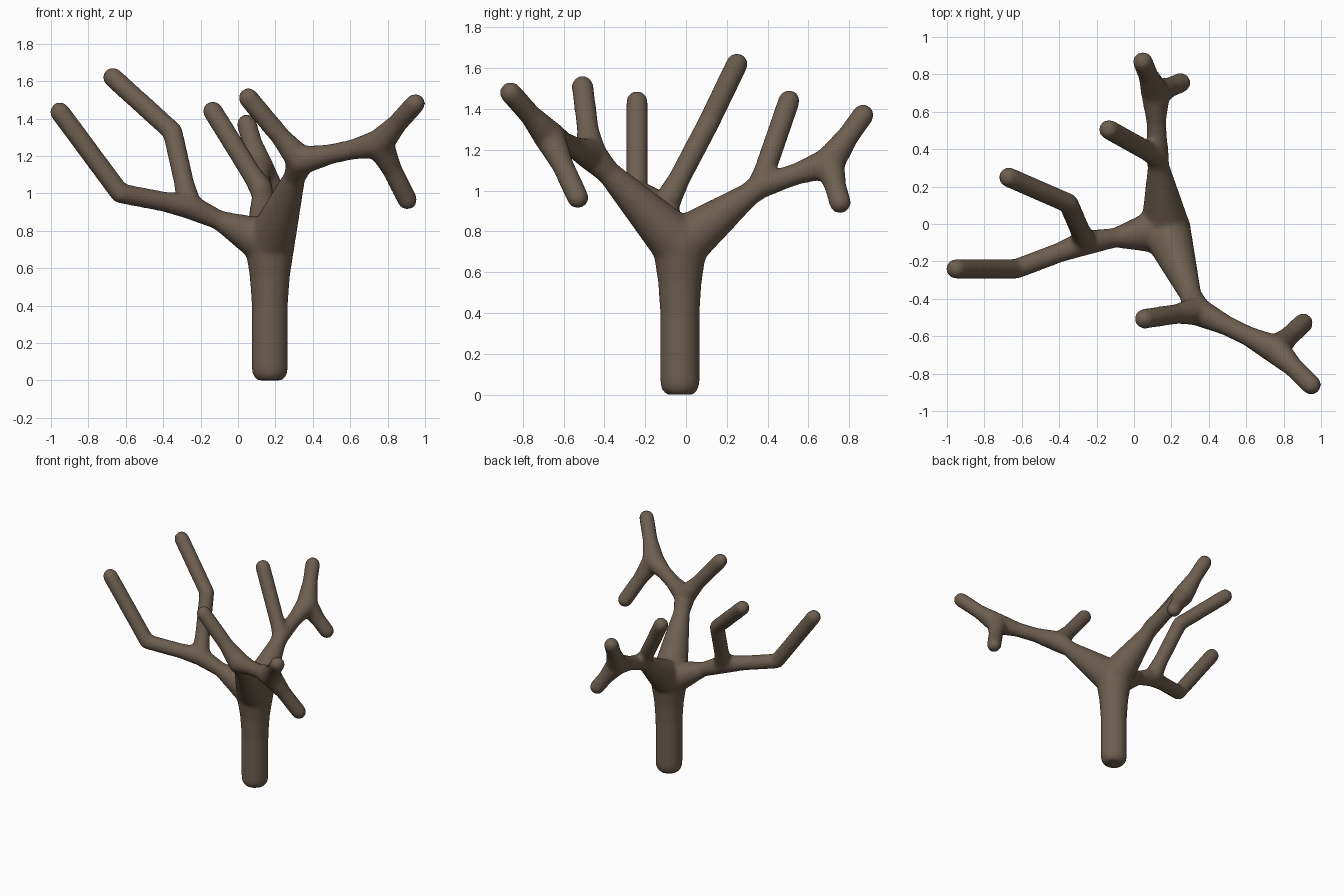
import bpy, bmesh
from mathutils import Vector, Matrix

if "Cube" in bpy.data.objects:
    bpy.data.objects.remove(bpy.data.objects["Cube"])

bark = bpy.data.materials.new("brown_bark")
bark.diffuse_color = (0.155, 0.113, 0.078, 1)
bark.use_nodes = True
bark.node_tree.nodes["Principled BSDF"].inputs["Base Color"].default_value = bark.diffuse_color

bm = bmesh.new()


def ball(p, r):
    bmesh.ops.create_icosphere(bm, subdivisions=3, radius=r, matrix=Matrix.Translation(p))


def cone(a, b, ra, rb):
    a, b = Vector(a), Vector(b)
    d = b - a
    rot = d.to_track_quat('Z', 'Y').to_matrix().to_4x4()
    bmesh.ops.create_cone(bm, cap_ends=True, segments=24, radius1=ra, radius2=rb,
                          depth=d.length, matrix=Matrix.Translation((a + b) / 2) @ rot)


# joints: position and swelling radius
R = 0.054
joints = {
    "hub": ((0.17, -0.03, 0.73), 0.135),
    "left_fork": ((-0.26, -0.10, 0.93), 0.068),
    "left_elbow": ((-0.63, -0.24, 1.00), R),
    "left_tip": ((-0.952, -0.24, 1.435), R),
    "upper_elbow": ((-0.35, 0.11, 1.33), R),
    "upper_tip": ((-0.67, 0.25, 1.62), R),
    "back_fork": ((0.125, 0.36, 1.02), 0.062),
    "back_side_tip": ((-0.135, 0.505, 1.44), R),
    "back_end_fork": ((0.115, 0.70, 1.135), 0.078),
    "back_up_tip": ((0.047, 0.868, 1.37), R),
    "back_down_tip": ((0.25, 0.755, 0.94), R),
    "front_fork": ((0.335, -0.465, 1.175), 0.078),
    "front_side_tip": ((0.055, -0.507, 1.51), R),
    "front_end_fork": ((0.755, -0.67, 1.265), 0.078),
    "front_up_tip": ((0.948, -0.86, 1.48), R),
    "front_down_tip": ((0.905, -0.53, 0.965), R),
}

# branches: start joint, end joint, flare length at the start
branches = [
    ("hub", "left_fork", 0.30), ("left_fork", "left_elbow", 0.15), ("left_elbow", "left_tip", 0),
    ("left_fork", "upper_elbow", 0.15), ("upper_elbow", "upper_tip", 0),
    ("hub", "back_fork", 0.45), ("back_fork", "back_side_tip", 0.1),
    ("back_fork", "back_end_fork", 0.15),
    ("back_end_fork", "back_up_tip", 0.17), ("back_end_fork", "back_down_tip", 0.14),
    ("hub", "front_fork", 0.55), ("front_fork", "front_side_tip", 0.16),
    ("front_fork", "front_end_fork", 0.18),
    ("front_end_fork", "front_up_tip", 0.17), ("front_end_fork", "front_down_tip", 0.17),
]

for p, r in joints.values():
    ball(p, r)
for s, e, flare in branches:
    (a, ra), (b, rb) = joints[s], joints[e]
    a, b = Vector(a), Vector(b)
    d = (b - a).normalized()
    cone(a, b, R, R)
    if flare:
        cone(a, a + d * flare, ra, R)
    if rb > R:
        cone(b - d * 0.16, b, R, rb)

# trunk with a rounded foot and a flared top
trunk = [(0.0, 0.07), (0.03, 0.092), (0.06, 0.097), (0.40, 0.097), (0.55, 0.107), (0.73, 0.135)]
for (z0, r0), (z1, r1) in zip(trunk, trunk[1:]):
    cone((0.17, -0.03, z0), (0.17, -0.03, z1), r0, r1)

mesh = bpy.data.meshes.new("bare_tree")
bm.to_mesh(mesh)
bm.free()
mesh.materials.append(bark)
tree = bpy.data.objects.new("bare_tree", mesh)
bpy.context.collection.objects.link(tree)

# melt the pieces into one smooth surface
melt = tree.modifiers.new("melt", 'REMESH')
melt.mode = 'VOXEL'
melt.voxel_size = 0.013
melt.use_smooth_shade = True
soften = tree.modifiers.new("soften", 'SMOOTH')
soften.factor = 0.5
soften.iterations = 12
